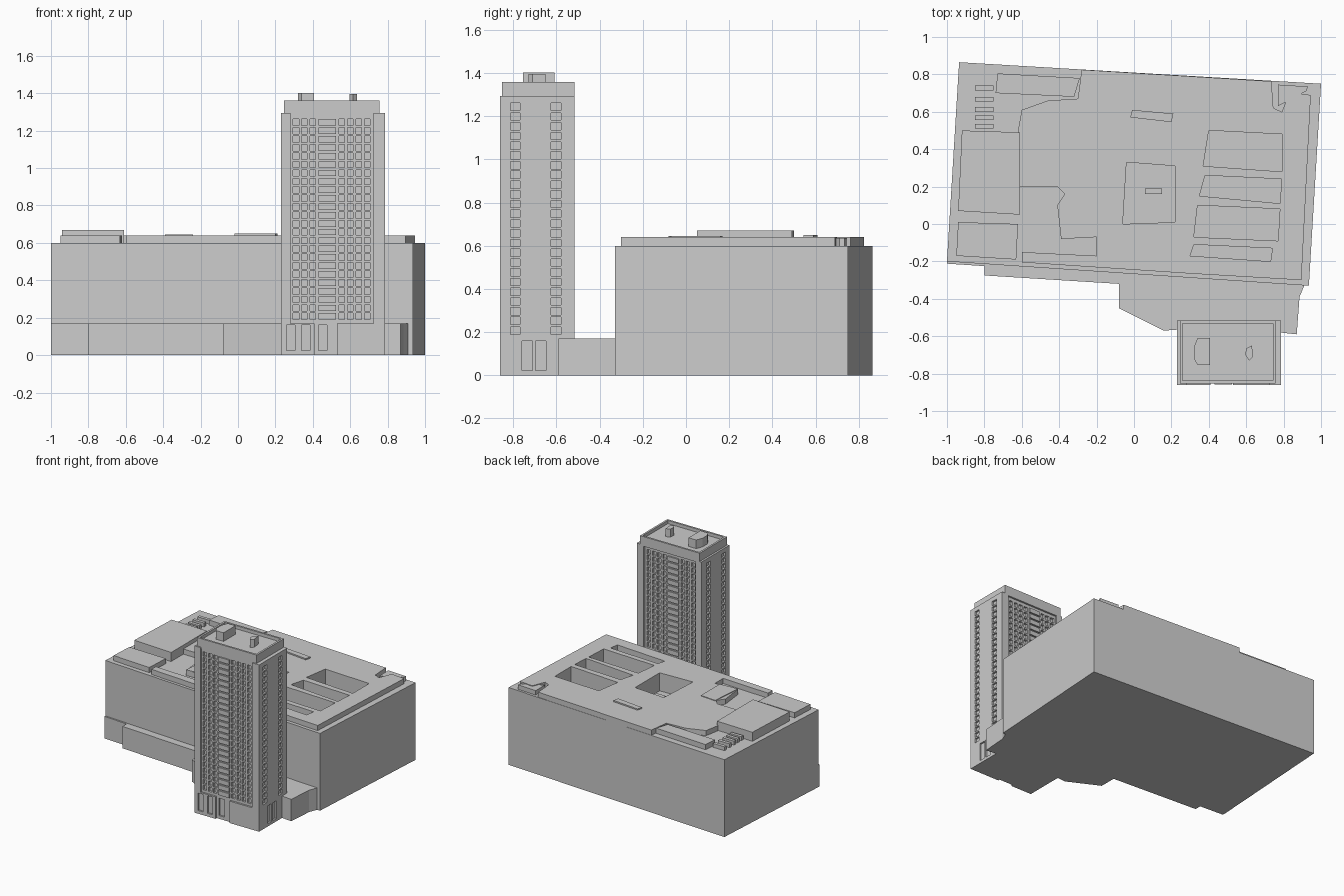
import bpy, bmesh

if "Cube" in bpy.data.objects:
    bpy.data.objects.remove(bpy.data.objects["Cube"])


def finish(name, bm):
    bmesh.ops.recalc_face_normals(bm, faces=bm.faces)
    me = bpy.data.meshes.new(name)
    bm.to_mesh(me)
    bm.free()
    ob = bpy.data.objects.new(name, me)
    bpy.context.collection.objects.link(ob)
    return ob


def add_prism(bm, pts, z0, z1):
    base = bm.faces.new([bm.verts.new((x, y, z0)) for x, y in pts])
    top = bmesh.ops.extrude_face_region(bm, geom=[base], use_keep_orig=True)
    for v in top["geom"]:
        if isinstance(v, bmesh.types.BMVert):
            v.co.z = z1


def add_box(bm, x0, x1, y0, y1, z0, z1):
    add_prism(bm, [(x0, y0), (x1, y0), (x1, y1), (x0, y1)], z0, z1)


def prisms(name, items):
    bm = bmesh.new()
    for pts, z0, z1 in items:
        add_prism(bm, pts, z0, z1)
    return finish(name, bm)


def boxes(name, items):
    bm = bmesh.new()
    for b in items:
        add_box(bm, *b)
    return finish(name, bm)


def cut(ob, cutter):
    m = ob.modifiers.new("cut", "BOOLEAN")
    m.operation = "DIFFERENCE"
    m.solver = "EXACT"
    m.object = cutter
    bpy.context.view_layer.objects.active = ob
    bpy.ops.object.modifier_apply(modifier=m.name)


# Large block and its raised roof deck
block = prisms("main_block", [
    ([(-1, -0.2), (0.935, -0.33), (1, 0.75), (-0.935, 0.865)], 0, 0.6)])
deck = prisms("roof_deck", [
    ([(-0.28, 0.825), (0.735, 0.763), (0.745, 0.62), (0.79, 0.6), (0.83, 0.7),
      (0.945, 0.69), (0.895, -0.3), (0.3, -0.265), (-0.6, -0.205), (-0.6, -0.15),
      (-0.2, -0.17), (-0.2, -0.07), (-0.39, -0.08), (-0.41, 0.1), (-0.37, 0.16),
      (-0.41, 0.2), (-0.62, 0.2), (-0.62, 0.5), (-0.6, 0.61), (-0.46, 0.66),
      (-0.3, 0.67)], 0.6, 0.64)])

# Courtyards sunk through the deck
pits = prisms("courtyard_cutter", [
    ([(0.37, 0.31), (0.79, 0.28), (0.79, 0.48), (0.40, 0.5)], 0.5, 0.7),
    ([(0.35, 0.15), (0.78, 0.11), (0.79, 0.24), (0.38, 0.26)], 0.5, 0.7),
    ([(0.32, -0.07), (0.77, -0.09), (0.78, 0.08), (0.34, 0.1)], 0.5, 0.7),
    ([(0.3, -0.17), (0.73, -0.2), (0.74, -0.13), (0.32, -0.11)], 0.5, 0.7),
    ([(-0.06, 0.0), (0.22, 0.01), (0.22, 0.31), (-0.04, 0.33)], 0.5, 0.7)])
for ob in (block, deck):
    cut(ob, pits)
bpy.data.objects.remove(pits)

# Roof slabs and small plant
prisms("roof_slabs", [
    ([(-0.94, 0.07), (-0.61, 0.05), (-0.61, 0.49), (-0.92, 0.5)], 0.6, 0.67),
    ([(-0.95, -0.17), (-0.63, -0.19), (-0.62, 0.0), (-0.94, 0.01)], 0.6, 0.64),
    ([(-0.74, 0.7), (-0.32, 0.68), (-0.29, 0.78), (-0.73, 0.805)], 0.6, 0.64),
    ([(0.77, 0.63), (0.92, 0.71), (0.93, 0.735), (0.77, 0.745)], 0.6, 0.635),
    ([(-0.02, 0.57), (0.2, 0.545), (0.21, 0.59), (-0.01, 0.61)], 0.6, 0.65),
    ([(-0.39, -0.08), (-0.24, -0.07), (-0.24, 0.16), (-0.37, 0.17)], 0.6, 0.645)])
boxes("roof_slats", [(-0.85, -0.75, y, y + 0.025, 0.6, 0.63)
                     for y in (0.51, 0.555, 0.6, 0.655, 0.715)])
boxes("courtyard_plant", [(0.06, 0.15, 0.16, 0.19, 0.5, 0.56)])

# Low podium linking block and tower
prisms("podium", [
    ([(-1, -0.212), (-0.8, -0.225), (-0.8, -0.275), (-0.08, -0.32), (-0.08, -0.45),
      (0.16, -0.57), (0.3, -0.56), (0.78, -0.58), (0.87, -0.59), (0.885, -0.39),
      (0.91, -0.33), (0.9, -0.2), (-0.99, -0.1)], 0, 0.17)])

# Tower: inset core, solid base, corner piers and top band
X0, X1, Y0, Y1, TOP = 0.23, 0.785, -0.862, -0.517, 1.295
boxes("tower_core", [(X0 + 0.015, X1 - 0.015, Y0 + 0.03, Y1 - 0.03, 0, TOP)])
piers = [(xa, xb, ya, yb, 0.17, TOP)
         for xa, xb in ((X0, 0.28), (0.725, X1))
         for ya, yb in ((Y0, Y0 + 0.04), (Y1 - 0.04, Y1))]
boxes("corner_piers", piers)
base = boxes("tower_base", [(X0, X1, Y0, Y1, 0, 0.17)])
recesses = boxes("base_cutter",
    [(0.41, 0.53, -1, Y0 + 0.015, -0.1, 0.3)])
cut(base, recesses)
bpy.data.objects.remove(recesses)
panels = boxes("panel_cutter",
    [(x, x + 0.045, -1, Y0 + d, 0.025, 0.16)
     for x, d in ((0.26, 0.012), (0.34, 0.012), (0.43, 0.027))] +
    [(xa, xb, y, y + 0.05, 0.022, 0.16) for y in (-0.76, -0.698)
     for xa, xb in ((X1 - 0.012, 1), (0, X0 + 0.012))])
cut(base, panels)
bpy.data.objects.remove(panels)

# Window grids: mullions between columns, spandrels between floors
ROWS, Z0, STEP, WIN = 24, 0.19, 0.0451, 0.034
spans = [(0.17, Z0)]
for i in range(ROWS):
    z = Z0 + i * STEP
    spans.append((z + WIN, z + STEP if i < ROWS - 1 else TOP))


def grid(name, windows, lo, hi, make):
    edges = [lo] + [e for w in windows for e in w] + [hi]
    parts = [make(a, b, 0.17, TOP) for a, b in zip(edges[::2], edges[1::2])]
    for a, b in windows:
        parts += [make(a, b, za, zb) for za, zb in spans]
    boxes(name, parts)


cols = [(0.295, 0.325), (0.34, 0.37), (0.385, 0.415), (0.43, 0.525),
        (0.54, 0.57), (0.585, 0.615), (0.63, 0.66), (0.675, 0.705)]
side = [(-0.813, -0.768), (-0.626, -0.58)]
grid("front_windows", cols, 0.28, 0.725,
     lambda a, b, c, d: (a, b, Y0 + 0.014, Y0 + 0.03, c, d))
grid("back_windows", cols, 0.28, 0.725,
     lambda a, b, c, d: (a, b, Y1 - 0.03, Y1 - 0.014, c, d))
grid("right_windows", side, Y0 + 0.04, Y1 - 0.04,
     lambda a, b, c, d: (X1 - 0.015, X1, a, b, c, d))
grid("left_windows", side, Y0 + 0.04, Y1 - 0.04,
     lambda a, b, c, d: (X0, X0 + 0.015, a, b, c, d))
# Side windows need openings through the piers
openings = boxes("pier_cutter", [
    (xa, xb, a, b, Z0 + i * STEP, Z0 + i * STEP + WIN)
    for xa, xb in ((X1 - 0.015, 1), (0, X0 + 0.015))
    for a, b in side for i in range(ROWS)])
cut(bpy.data.objects["corner_piers"], openings)
bpy.data.objects.remove(openings)

# Stack of bays down the middle of front and back
boxes("balconies", [(0.43, 0.525, ya, yb, Z0 + i * STEP, Z0 + i * STEP + WIN)
                    for i in range(ROWS)
                    for ya, yb in ((Y0 + 0.003, Y0 + 0.03), (Y1 - 0.03, Y1 - 0.003))])

# Crown with parapet, and rooftop plant
cx0, cx1, cy0, cy1 = 0.245, 0.757, -0.852, -0.517
boxes("crown", [(cx0, cx1, cy0, cy1, TOP - 0.01, 1.335),
                (cx0, cx0 + 0.015, cy0, cy1, 1.335, 1.36),
                (cx1 - 0.015, cx1, cy0, cy1, 1.335, 1.36),
                (cx0 + 0.015, cx1 - 0.015, cy0, cy0 + 0.015, 1.335, 1.36),
                (cx0 + 0.015, cx1 - 0.015, cy1 - 0.015, cy1, 1.335, 1.36)])
prisms("rooftop_plant", [
    ([(0.34, -0.755), (0.405, -0.755), (0.405, -0.61), (0.34, -0.61),
      (0.32, -0.66), (0.32, -0.72)], 1.335, 1.402),
    ([(0.615, -0.73), (0.637, -0.71), (0.63, -0.65), (0.6, -0.665),
      (0.595, -0.7)], 1.335, 1.397)])
